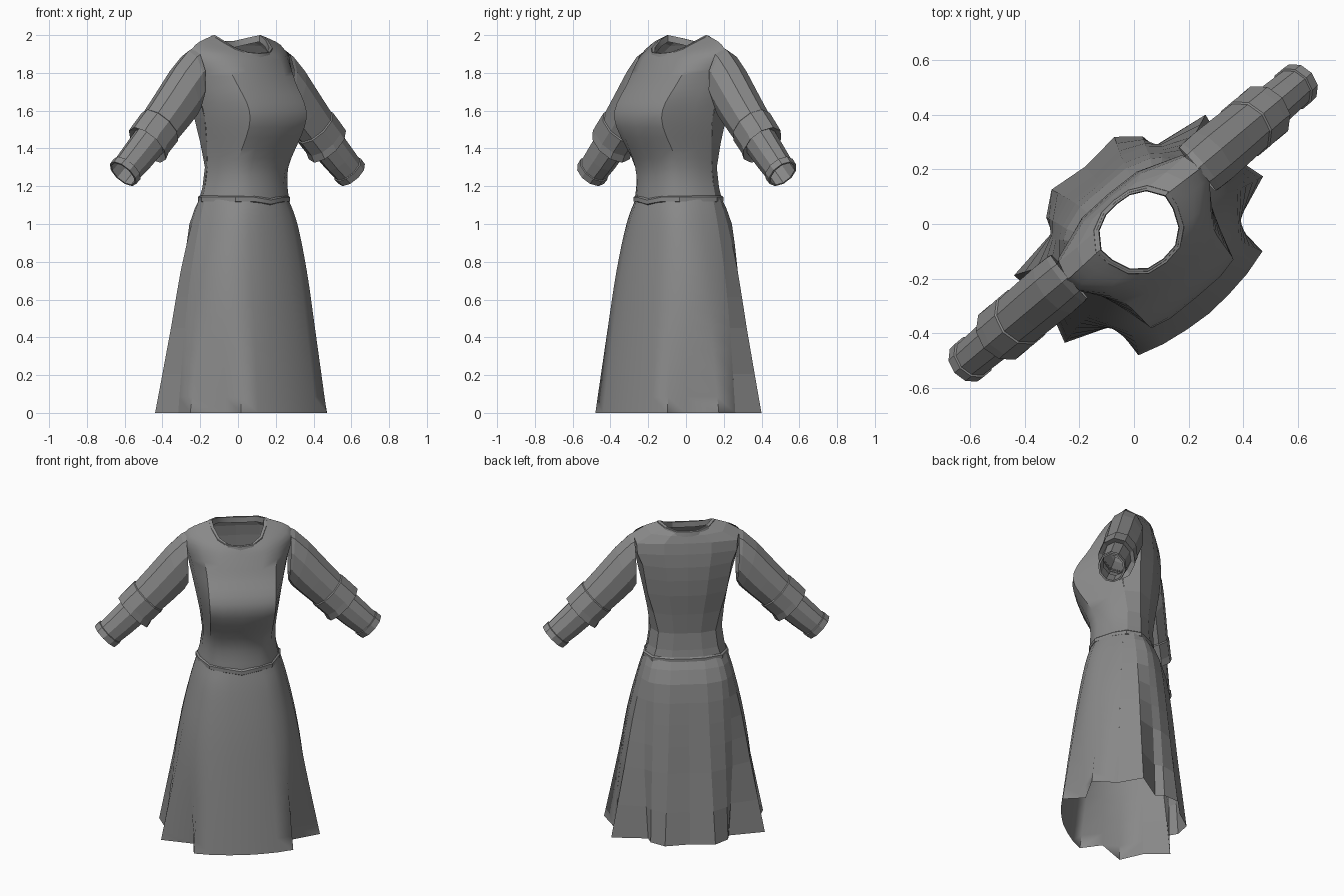
import bpy, bmesh, math

if "Cube" in bpy.data.objects:
    bpy.data.objects.remove(bpy.data.objects["Cube"])

TURN = math.radians(40)  # the whole dress stands turned on its vertical axis
cloth = bpy.data.materials.new("dark_cloth")
cloth.diffuse_color = (.25, .25, .25, 1)
cloth.use_nodes = True
cloth.node_tree.nodes["Principled BSDF"].inputs["Base Color"].default_value = cloth.diffuse_color


def loft(name, rings, closed=False, smooth=None):
    """Skin a list of equal-length point rings; smooth = edge angle or None for flat."""
    bm = bmesh.new()
    rows = [[bm.verts.new(p) for p in r] for r in rings]
    n = len(rows[0])
    for a, b in zip(rows, rows[1:]):
        for i in range(n if closed else n - 1):
            j = (i + 1) % n
            bm.faces.new((a[i], a[j], b[j], b[i]))
    bmesh.ops.recalc_face_normals(bm, faces=bm.faces)
    me = bpy.data.meshes.new(name)
    bm.to_mesh(me)
    bm.free()
    me.materials.append(cloth)
    ob = bpy.data.objects.new(name, me)
    bpy.context.collection.objects.link(ob)
    ob.rotation_euler.z = TURN
    if smooth:
        bpy.ops.object.select_all(action='DESELECT')
        ob.select_set(True)
        bpy.context.view_layer.objects.active = ob
        bpy.ops.object.shade_smooth_by_angle(angle=math.radians(smooth))
    return ob


def spline(levels, steps):
    """Catmull-Rom blend between successive profile levels."""
    out = []
    for k in range(len(levels) - 1):
        q = [levels[max(k - 1, 0)], levels[k], levels[k + 1], levels[min(k + 2, len(levels) - 1)]]
        for s in range(steps):
            t = s / steps
            out.append([tuple(0.5 * (2 * b + (c - a) * t + (2 * a - 5 * b + 4 * c - d) * t * t
                                     + (3 * b - a - 3 * c + d) * t ** 3)
                              for a, b, c, d in zip(*pts)) for pts in zip(*q)])
    return out + [levels[-1]]


def both(half):
    """Centre-first half profile -> full profile, mirrored across the body."""
    return [(-u, v, z) for u, v, z in reversed(half[1:])] + half


def whole(half):
    """Half outline from front centre to back centre -> closed ring."""
    return half + [(-u, v, z) for u, v, z in reversed(half[1:-1])]


def level(z, *uv):
    return [(u, v, z) for u, v in uv]


def split_panels(name, levels, side, steps, angle):
    """Smooth front panel and faceted back panel meeting at the side column."""
    loft(name + "_front", [both(r[:side + 1]) for r in spline(levels, steps)], smooth=angle)
    loft(name + "_back", [both(r[side:][::-1]) for r in spline(levels, max(2, steps // 2))])


# Bodice: half outlines from front centre, over bust seam and side, to back centre
waist = level(1.12, (0, -.26), (.1, -.25), (.185, -.2), (.238, -.08), (.248, 0), (.205, .08), (.1, .115), (0, .12))
neck = [(0, -.175, 1.905), (.07, -.165, 1.91), (.125, -.12, 1.935), (.155, -.05, 1.975),
        (.163, .007, 2.0), (.12, .07, 1.985), (.06, .1, 1.97), (0, .105, 1.97)]
bodice = [
    waist,
    level(1.3, (0, -.26), (.12, -.25), (.18, -.2), (.215, -.08), (.213, 0), (.17, .07), (.08, .1), (0, .1)),
    level(1.56, (0, -.352), (.12, -.35), (.195, -.333), (.238, -.15), (.255, -.03), (.235, .08), (.11, .13), (0, .135)),
    level(1.75, (0, -.26), (.12, -.255), (.205, -.23), (.275, -.1), (.295, 0), (.265, .09), (.13, .14), (0, .145)),
    [(0, -.2, 1.86), (.13, -.19, 1.87), (.22, -.13, 1.89), (.305, -.05, 1.9),
     (.318, 0, 1.925), (.3, .07, 1.885), (.14, .125, 1.9), (0, .13, 1.9)],
    neck,
]
split_panels("bodice", bodice, 4, 5, 40)


def band(name, ring, steps, cv=-.035):
    """Thin trim following a ring: (scale, height offset) per step."""
    loft(name, [whole([(u * s, cv + (v - cv) * s, z + dz) for u, v, z in ring]) for s, dz in steps], True, 32)


band("collar", neck, [(1.1, -.03), (1.06, -.002), (.95, 0), (.93, -.035)])
dipped = [(0, -.266, 1.105)] + waist[1:]
band("waistband", dipped, [(.98, .03), (1.02, .022), (1.02, .0), (.99, -.005)])

# Skirt: pleats open up towards the hem
skirt = [
    level(1.13, (0, -.257), (.06, -.253), (.12, -.237), (.185, -.195), (.21, -.15), (.235, -.1),
          (.247, -.02), (.235, .04), (.2, .08), (.17, .095), (.1, .115), (0, .12)),
    level(1.0, (0, -.287), (.07, -.282), (.15, -.267), (.22, -.227), (.25, -.17), (.275, -.11),
          (.285, -.02), (.27, .06), (.235, .12), (.2, .145), (.11, .175), (0, .175)),
    level(.75, (0, -.33), (.08, -.325), (.165, -.31), (.245, -.275), (.295, -.21), (.335, -.13),
          (.34, -.02), (.325, .085), (.255, .14), (.21, .175), (.12, .21), (0, .205)),
    level(.45, (0, -.37), (.09, -.365), (.18, -.35), (.265, -.318), (.308, -.24), (.385, -.15),
          (.385, -.02), (.375, .105), (.262, .16), (.22, .2), (.13, .24), (0, .23)),
    level(0, (0, -.427), (.1, -.42), (.2, -.405), (.296, -.378), (.285, -.24), (.473, -.17),
          (.43, -.02), (.457, .138), (.24, .17), (.23, .225), (.15, .29), (0, .275)),
]
split_panels("skirt", skirt, 6, 4, 75)

# Sleeve: rings of (out, height, tilt in degrees, radius across, radius in depth)
upper = [(.305, 1.76, 88, .17, .108), (.32, 1.75, 84, .167, .111), (.37, 1.695, 70, .15, .113),
         (.455, 1.60, 52, .128, .11), (.55, 1.50, 46, .118, .105)]
rolled = [(.53, 1.52, 46, .118, .105), (.535, 1.515, 46, .126, .112), (.60, 1.45, 46, .125, .11),
          (.622, 1.418, 46, .13, .112), (.61, 1.435, 46, .095, .085)]
lower = [(.60, 1.445, 46, .098, .085), (.70, 1.348, 46, .092, .08), (.765, 1.288, 46, .085, .076)]
cuff = [(.76, 1.293, 46, .085, .076), (.762, 1.291, 46, .092, .084), (.79, 1.265, 46, .09, .082),
        (.79, 1.265, 46, .08, .07), (.70, 1.35, 46, .078, .068)]
SIDES = 10


def sleeve_ring(side, u, z, tilt, rp, rv):
    t = math.radians(tilt)
    pts = []
    for i in range(SIDES):
        a = 2 * math.pi * i / SIDES
        pts.append((side * (u + rp * math.cos(a) * math.cos(t)),
                    rv * math.sin(a) + .005, z + rp * math.cos(a) * math.sin(t)))
    return pts


for tag, side in (("left", -1), ("right", 1)):
    for part, rings in (("upper_sleeve", upper), ("rolled_sleeve", rolled),
                        ("lower_sleeve", lower), ("cuff", cuff)):
        loft(f"{tag}_{part}", [sleeve_ring(side, *r) for r in rings], True)
